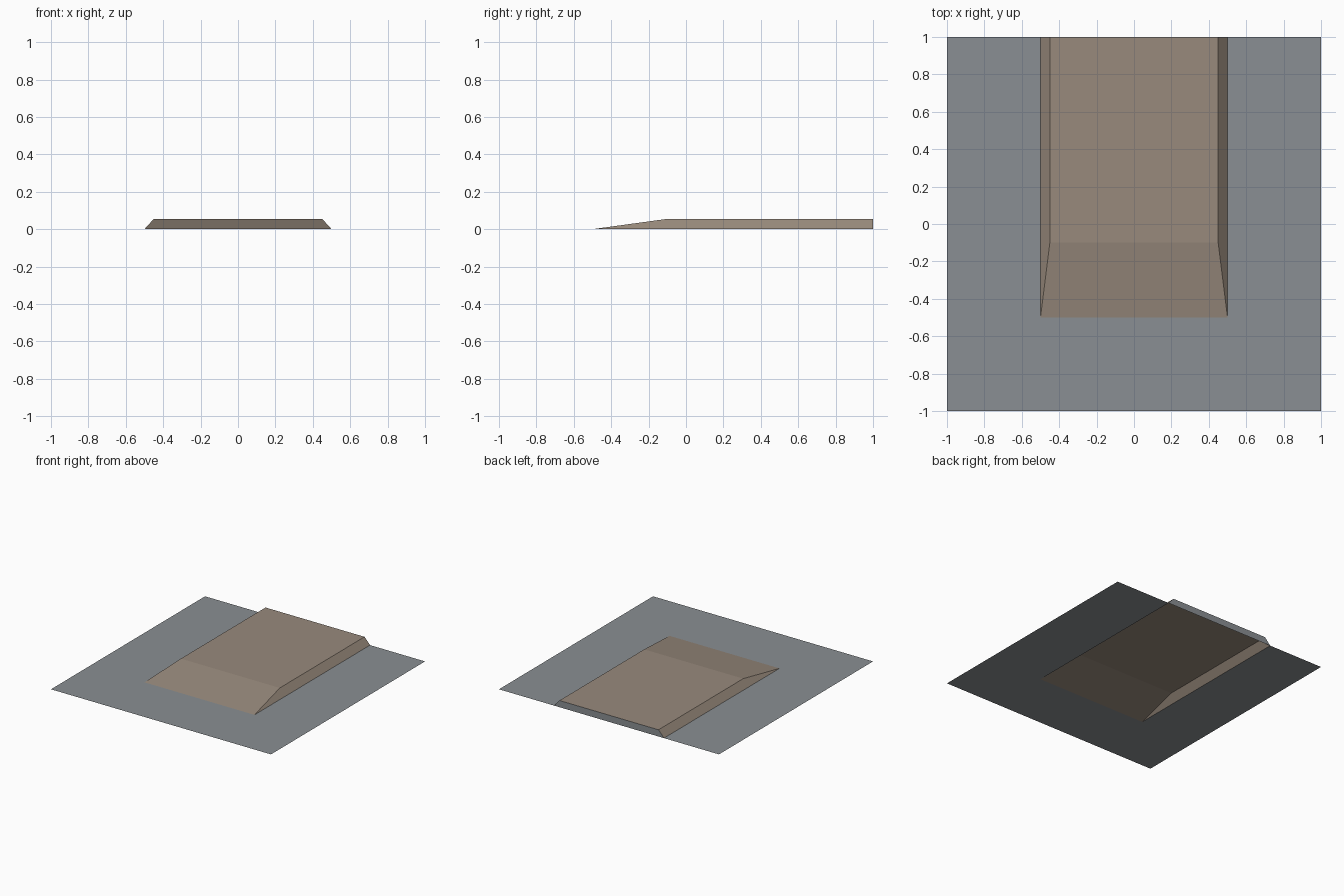
import bpy

if "Cube" in bpy.data.objects:
    bpy.data.objects.remove(bpy.data.objects["Cube"])

W, H = 0.5, 0.055          # half width at the base, height of the raised slab
TW, TOE, CREST = 0.45, -0.5, -0.1   # half width on top, ramp start, ramp crest


def material(name, rgb):
    m = bpy.data.materials.new(name)
    m.diffuse_color = (*rgb, 1)
    m.use_nodes = True
    m.node_tree.nodes["Principled BSDF"].inputs["Base Color"].default_value = m.diffuse_color
    return m


def part(name, verts, faces, mat):
    me = bpy.data.meshes.new(name)
    me.from_pydata(verts, [], faces)
    me.materials.append(mat)
    ob = bpy.data.objects.new(name, me)
    bpy.context.collection.objects.link(ob)
    return ob


grey = material("asphalt grey", (0.254, 0.275, 0.292))
brown = material("paving brown", (0.314, 0.254, 0.202))

# Flat ground sheet, open underneath the raised slab
part("ground_sheet",
     [(-1, -1, 0), (1, -1, 0), (1, TOE, 0), (-1, TOE, 0),
      (-W, TOE, 0), (W, TOE, 0), (-1, 1, 0), (-W, 1, 0), (W, 1, 0), (1, 1, 0)],
     [(0, 1, 2, 5, 4, 3), (3, 4, 7, 6), (5, 2, 9, 8)], grey)

# Raised slab: front ramp, flat top and two bevelled sides
part("raised_path",
     [(-W, TOE, 0), (W, TOE, 0), (-TW, CREST, H), (TW, CREST, H),
      (-TW, 1, H), (TW, 1, H), (-W, 1, 0), (W, 1, 0)],
     [(0, 1, 3, 2), (2, 3, 5, 4), (1, 7, 5, 3), (0, 2, 4, 6)], brown)

# Grey face closing the back end of the slab
part("back_end",
     [(-W, 1, 0), (-TW, 1, H), (TW, 1, H), (W, 1, 0)],
     [(0, 1, 2, 3)], grey)
